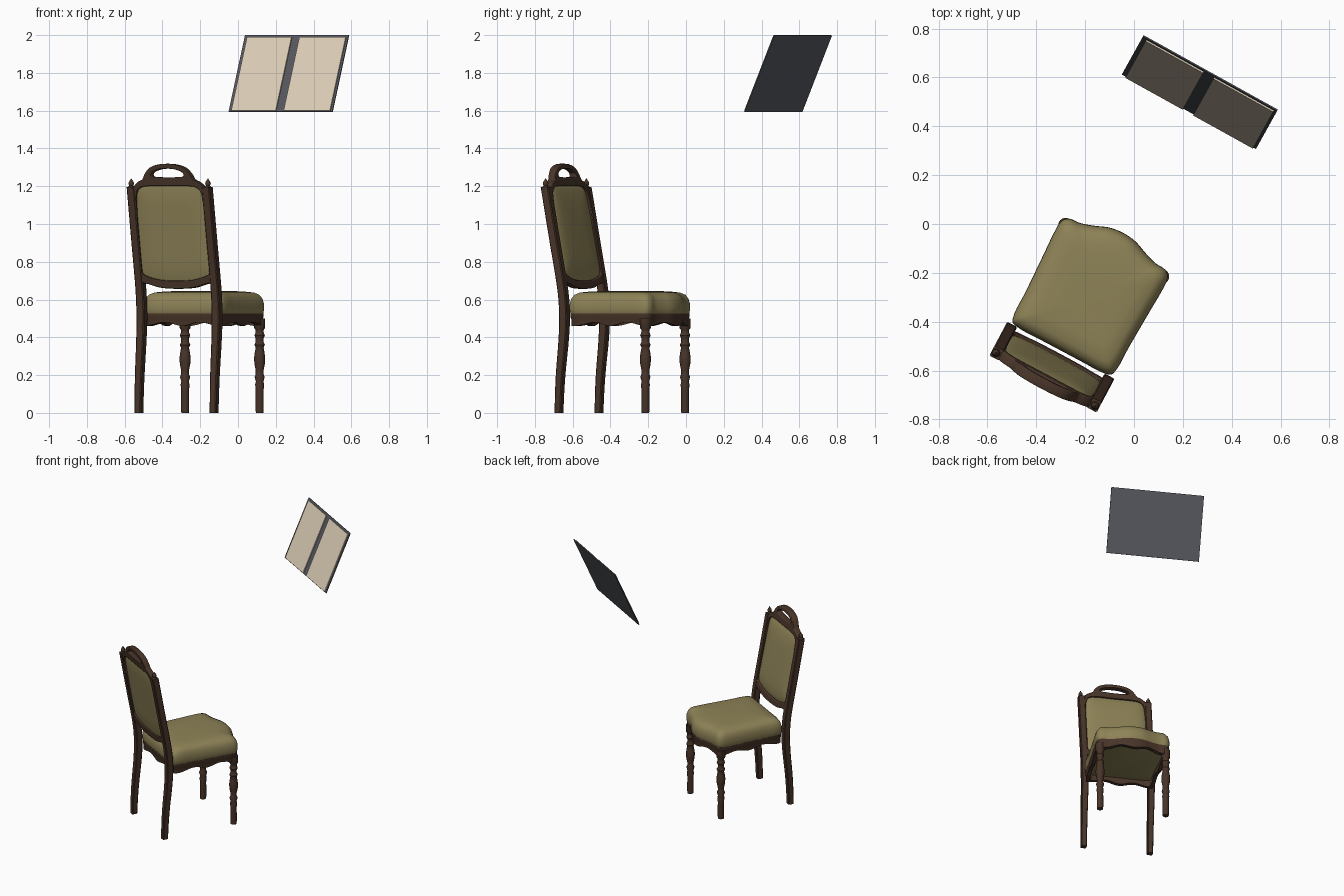
import bpy, bmesh
from math import sin, cos, pi, atan2, radians
from mathutils import Matrix, Vector

if "Cube" in bpy.data.objects:
    bpy.data.objects.remove(bpy.data.objects["Cube"])


def material(name, rgb):
    m = bpy.data.materials.new(name)
    m.diffuse_color = (*rgb, 1)
    m.use_nodes = True
    m.node_tree.nodes["Principled BSDF"].inputs["Base Color"].default_value = m.diffuse_color
    return m


WOOD = material("dark_wood", (0.065, 0.035, 0.022))
FABRIC = material("olive_fabric", (0.27, 0.225, 0.095))
COVER = material("grey_cover", (0.09, 0.095, 0.11))
PAPER = material("paper", (0.72, 0.61, 0.47))

# Chair is modelled facing +y and then turned
CHAIR = Matrix.Rotation(radians(-28), 4, 'Z') @ Matrix.Translation((-0.0215, 0, 0))


def add(name, mesh, mat, matrix=CHAIR, angle=40):
    mesh.materials.clear()
    mesh.materials.append(mat)
    ob = bpy.data.objects.new(name, mesh)
    bpy.context.collection.objects.link(ob)
    ob.matrix_world = matrix
    bpy.ops.object.select_all(action='DESELECT')
    ob.select_set(True)
    bpy.context.view_layer.objects.active = ob
    if angle:
        bpy.ops.object.shade_smooth_by_angle(angle=radians(angle))
    return ob


def loft(name, rings, mat, wrap=False, angle=40):
    """Skin a list of equal-length closed rings; cap the ends or join them."""
    bm = bmesh.new()
    vs = [[bm.verts.new(p) for p in ring] for ring in rings]
    pairs = list(zip(vs, vs[1:])) + ([(vs[-1], vs[0])] if wrap else [])
    n = len(vs[0])
    for a, b in pairs:
        for i in range(n):
            j = (i + 1) % n
            bm.faces.new((a[i], a[j], b[j], b[i]))
    if not wrap:
        bm.faces.new(vs[0])
        bm.faces.new(vs[-1])
    bmesh.ops.recalc_face_normals(bm, faces=bm.faces)
    mesh = bpy.data.meshes.new(name)
    bm.to_mesh(mesh)
    bm.free()
    return add(name, mesh, mat, angle=angle)


def smooth_loop(half, steps=5):
    """Mirror a half outline across x = 0 and round it with a spline."""
    pts = [Vector(p) for p in half]
    pts += [Vector((-p.x, p.y)) for p in reversed(pts) if p.x > 1e-6]
    out, n = [], len(pts)
    for i in range(n):
        a, b, c, d = (pts[(i + k) % n] for k in (-1, 0, 1, 2))
        # limit tangents by the segment length so uneven spacing stays tidy
        seg = (c - b).length
        t0 = (c - a).normalized() * seg
        t1 = (d - b).normalized() * seg
        for s in range(steps):
            t = s / steps
            out.append(b * (2*t**3 - 3*t**2 + 1) + t0 * (t**3 - 2*t**2 + t)
                       + c * (3*t**2 - 2*t**3) + t1 * (t**3 - t**2))
    return out


# Side-on centre line of the rear posts: (z, y)
SPINE = [(0, -.654), (.2, -.645), (.4, -.622), (.55, -.617), (.65, -.628), (.9, -.676), (1.2, -.731), (1.4, -.768)]


def spine_y(z):
    for k in range(len(SPINE) - 1):
        (z0, y0), (z1, y1) = SPINE[k], SPINE[k + 1]
        if z <= z1:
            return y0 + (y1 - y0) * (z - z0) / (z1 - z0)
    return SPINE[-1][1]


def soft_y(z):
    return sum(spine_y(max(0, z + d)) for d in (-.08, -.04, 0, .04, .08)) / 5


def lathe(name, x, y, profile, mat, n=20):
    rings = [[(x + r * cos(2*pi*i/n), y + r * sin(2*pi*i/n), z) for i in range(n)] for r, z in profile]
    return loft(name, rings, mat)


# Turned front legs, curved rear posts and finials
LEG = [(.020, 0), (.022, .02), (.021, .12), (.024, .15), (.020, .165), (.027, .19), (.021, .205),
       (.021, .225), (.028, .26), (.030, .29), (.026, .32), (.021, .345), (.028, .36), (.021, .375),
       (.021, .395), (.028, .41), (.022, .425), (.022, .44), (.030, .45), (.030, .50)]
FINIAL = [(.016, 1.185), (.018, 1.195), (.011, 1.203), (.015, 1.213), (.012, 1.224), (.005, 1.234), (.001, 1.242)]
for side, label in ((-1, "left"), (1, "right")):
    lathe(f"front_leg_{label}", side * .2235, -.136, LEG, WOOD)
    lathe(f"finial_{label}", side * .23, soft_y(1.2), FINIAL, WOOD, 12)
    rings = []
    for k in range(25):
        z = 1.195 * k / 24
        h = .019 + .004 * min(1, z / .5)
        c = .005
        sec = [(h, h-c), (h-c, h), (c-h, h), (-h, h-c), (-h, c-h), (c-h, -h), (h-c, -h), (h, c-h)]
        rings.append([(side * .2255 + a, soft_y(z) + b, z) for a, b in sec])
    loft(f"rear_post_{label}", rings, WOOD, angle=30)

# Back frame: one pierced board with panel opening and hand-hold
FRAME = [(0, .657), (.1, .663), (.17, .682), (.205, .69), (.222, .72), (.222, .95), (.222, 1.16),
         (.205, 1.2), (.18, 1.222), (.15, 1.238), (.137, 1.262), (.105, 1.296), (.055, 1.314), (0, 1.319)]
OPENING = [(0, .7), (.1, .705), (.17, .722), (.2, .74), (.208, .78), (.205, .95),
           (.198, 1.13), (.185, 1.178), (.15, 1.198), (0, 1.2)]
HOLE = [(0, 1.246), (.06, 1.249), (.098, 1.258), (.07, 1.283), (0, 1.293)]
cu = bpy.data.curves.new("back_frame_outline", 'CURVE')
cu.dimensions = '2D'
cu.fill_mode = 'BOTH'
cu.extrude = .016
cu.bevel_depth = .005
cu.bevel_resolution = 1
cu.offset = -.005
for half in (FRAME, OPENING, HOLE):
    pts = smooth_loop(half)
    sp = cu.splines.new('POLY')
    sp.points.add(len(pts) - 1)
    for q, p in zip(sp.points, pts):
        q.co = (p.x, p.y, 0, 1)
    sp.use_cyclic_u = True
tmp = bpy.data.objects.new("back_frame_outline", cu)
bpy.context.collection.objects.link(tmp)
bpy.context.view_layer.update()
mesh = bpy.data.meshes.new_from_object(tmp.evaluated_get(bpy.context.evaluated_depsgraph_get()))
bpy.data.objects.remove(tmp)
for v in mesh.vertices:
    x, z, d = v.co
    v.co = (x, soft_y(z) - d, z)
add("back_frame", mesh, WOOD)

# Padded back panel
loop = smooth_loop(OPENING)
rings = []
for s, d in ((.6, -.012), (.95, -.011), (1.03, -.006), (1.03, .006), (.96, .014), (.85, .021), (.65, .026), (.35, .028)):
    rings.append([(p.x * s, soft_y(.95 + (p.y - .95) * s) + d, .95 + (p.y - .95) * s) for p in loop])
loft("back_panel", rings, FABRIC, angle=60)

# Seat outline with serpentine front
SEAT = [(0, -.598), (.1, -.598), (.2, -.597), (.234, -.58), (.24, -.45), (.246, -.3), (.251, -.17),
        (.245, -.125), (.222, -.105), (.175, -.1), (.12, -.083), (.06, -.06), (0, -.053)]
seat = smooth_loop(SEAT)


def seat_ring(s, z):
    return [(p.x * s, -.34 + (p.y + .34) * s, z(p) if callable(z) else z) for p in seat]


loft("seat_cushion", [seat_ring(s, z) for s, z in (
    (.85, .505), (.96, .515), (.985, .527), (1, .55), (.995, .58), (.97, .605),
    (.92, .625), (.83, .637), (.65, .643), (.35, .646))], FABRIC, angle=60)


# Apron with scalloped lower edge
def scallop(p):
    return .47 - .01 * cos(8 * atan2(p.y + .34, p.x))


loft("seat_apron", [seat_ring(.985, .525), seat_ring(.985, .505), seat_ring(.97, .495),
                    seat_ring(.97, scallop), seat_ring(.87, scallop), seat_ring(.87, .525)], WOOD, wrap=True)

# Open book floating above, tilted back
u = Vector((.55, -.305, 0)).normalized()
v = Vector((.085, .158, .405)).normalized()
n = u.cross(v).normalized()
v = n.cross(u)
BOOK = Matrix((u, v, n)).transposed().to_4x4()
BOOK.translation = (.268, .5375, 1.7975)


def slab(name, x0, x1, y0, y1, z0, z1, mat):
    bm = bmesh.new()
    bmesh.ops.create_cube(bm, size=1)
    for w in bm.verts:
        w.co = ((x0+x1)/2 + w.co.x*(x1-x0), (y0+y1)/2 + w.co.y*(y1-y0), (z0+z1)/2 + w.co.z*(z1-z0))
    mesh = bpy.data.meshes.new(name)
    bm.to_mesh(mesh)
    bm.free()
    return add(name, mesh, mat, BOOK, None)


slab("book_cover", -.314, .314, -.221, .221, -.006, 0, COVER)
slab("left_pages", -.295, -.026, -.217, .207, 0, .007, PAPER)
slab("right_pages", .022, .302, -.217, .207, 0, .007, PAPER)
